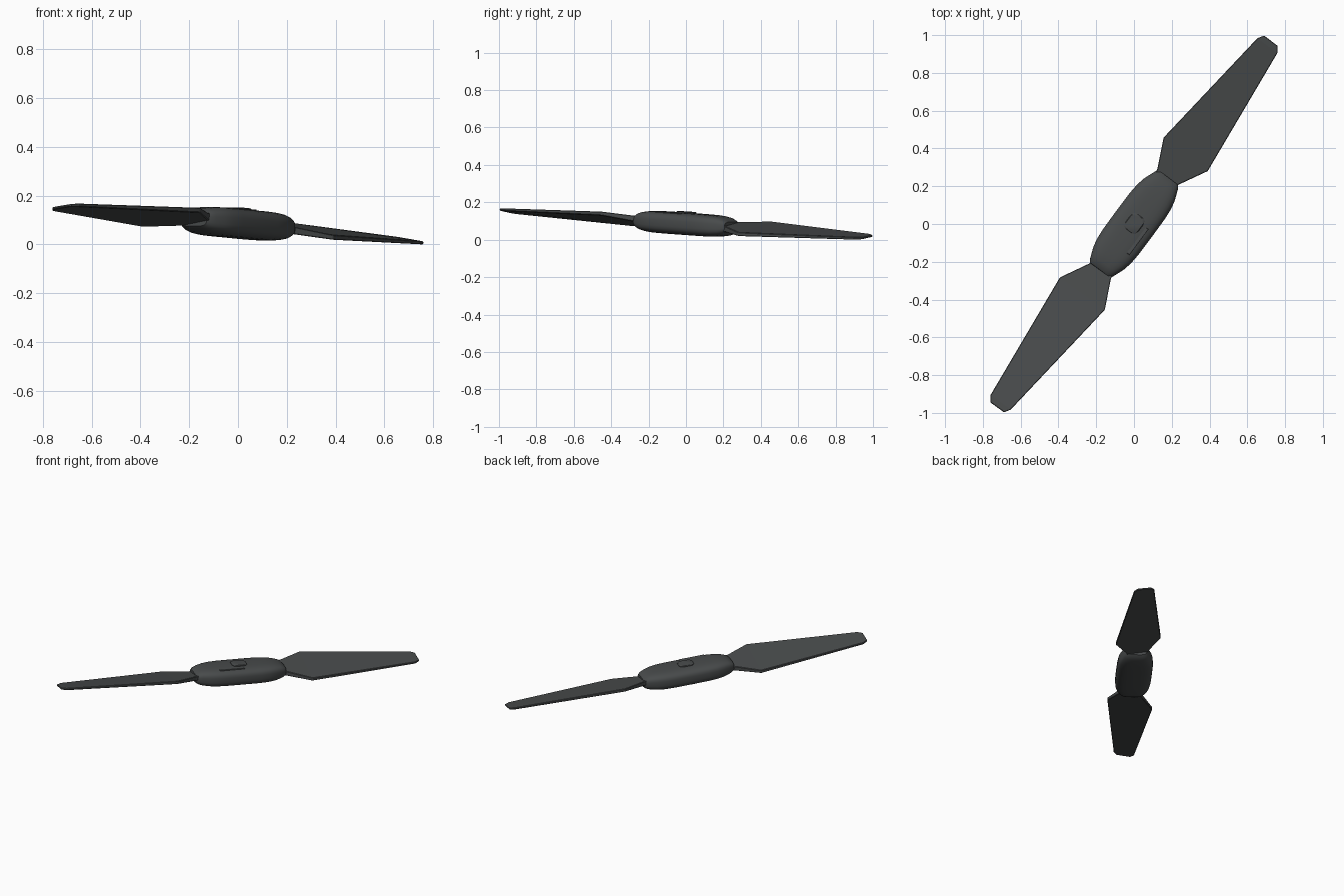
import bpy, bmesh, math
from mathutils import Matrix

if "Cube" in bpy.data.objects:
    bpy.data.objects.remove(bpy.data.objects["Cube"])

# Whole propeller is yawed in plan and tipped slightly down its length
FRAME = (Matrix.Translation((0, 0, 0.085)) @ Matrix.Rotation(math.radians(53.5), 4, 'Z')
         @ Matrix.Rotation(0.058, 4, 'Y'))

dark = bpy.data.materials.new("dark_grey")
dark.diffuse_color = (0.065, 0.07, 0.071, 1)
dark.use_nodes = True
dark.node_tree.nodes["Principled BSDF"].inputs["Base Color"].default_value = dark.diffuse_color


def loft(name, rings, matrix, smooth=None, bevel=0):
    """Skin a list of equal-length closed rings and cap both ends."""
    bm = bmesh.new()
    rows = [[bm.verts.new(p) for p in ring] for ring in rings]
    n = len(rows[0])
    for a, b in zip(rows, rows[1:]):
        for i in range(n):
            j = (i + 1) % n
            bm.faces.new((a[i], a[j], b[j], b[i]))
    bm.faces.new(rows[0][::-1])
    bm.faces.new(rows[-1])
    bmesh.ops.recalc_face_normals(bm, faces=bm.faces)
    mesh = bpy.data.meshes.new(name)
    bm.to_mesh(mesh)
    bm.free()
    ob = bpy.data.objects.new(name, mesh)
    bpy.context.collection.objects.link(ob)
    ob.matrix_world = matrix
    mesh.materials.append(dark)
    if bevel:
        mod = ob.modifiers.new("bevel", 'BEVEL')
        mod.width, mod.segments, mod.limit_method = bevel, 1, 'ANGLE'
    if smooth:
        bpy.ops.object.select_all(action='DESELECT')
        ob.select_set(True)
        bpy.context.view_layer.objects.active = ob
        bpy.ops.object.shade_smooth_by_angle(angle=math.radians(smooth))
    return ob


def superellipse(a, b, n, power):
    pts = []
    for i in range(n):
        t = 2 * math.pi * (i + 0.5) / n
        c, s = math.cos(t), math.sin(t)
        pts.append((a * math.copysign(abs(c) ** power, c),
                    b * math.copysign(abs(s) ** power, s)))
    return pts


# Hub: rounded box section tapering to both ends (u, half width, half height)
half = [(0, 0.117, 0.059), (0.12, 0.116, 0.059), (0.18, 0.111, 0.058), (0.225, 0.101, 0.055),
        (0.265, 0.086, 0.049), (0.29, 0.076, 0.04), (0.305, 0.066, 0.028)]
stations = [(-u, a, b) for u, a, b in half[:0:-1]] + half
loft("hub", [[(u, y, z) for y, z in superellipse(a, b, 28, 0.6)] for u, a, b in stations],
     FRAME, smooth=40)

# Blades: pitched slabs (u, v low, v high, half thickness, pitch slope)
blade = [(0.25, -0.055, 0.06, 0.016, 0.15), (0.31, -0.066, 0.075, 0.015, 0.17),
         (0.46, -0.147, 0.146, 0.010, 0.20), (1.18, -0.072, 0.060, 0.0065, 0.14),
         (1.213, -0.050, 0.040, 0.005, 0.14)]
rings = [[(u, lo, lo * k - t), (u, hi, hi * k - t), (u, hi, hi * k + t), (u, lo, lo * k + t)]
         for u, lo, hi, t, k in blade]
for i in range(2):
    loft(f"blade_{i + 1}", rings, FRAME @ Matrix.Rotation(math.pi * i, 4, 'Z'), bevel=0.003)

# Raised release button in the middle of the hub top
cap = superellipse(1, 1, 20, 0.55)
loft("button", [[(x * r, y * r * 0.85, z) for x, y in cap]
                for r, z in ((0.05, 0.05), (0.05, 0.062), (0.046, 0.065))], FRAME, smooth=35)

# Narrow inset panel beside the button
loft("side_panel", [[(-0.065 + x * 0.085, -0.062 + y * 0.017, z - y * 0.002)
                     for x, y in ((-1, -1), (1, -1), (1, 1), (-1, 1))]
                    for z in (0.045, 0.057)], FRAME, bevel=0.002)
